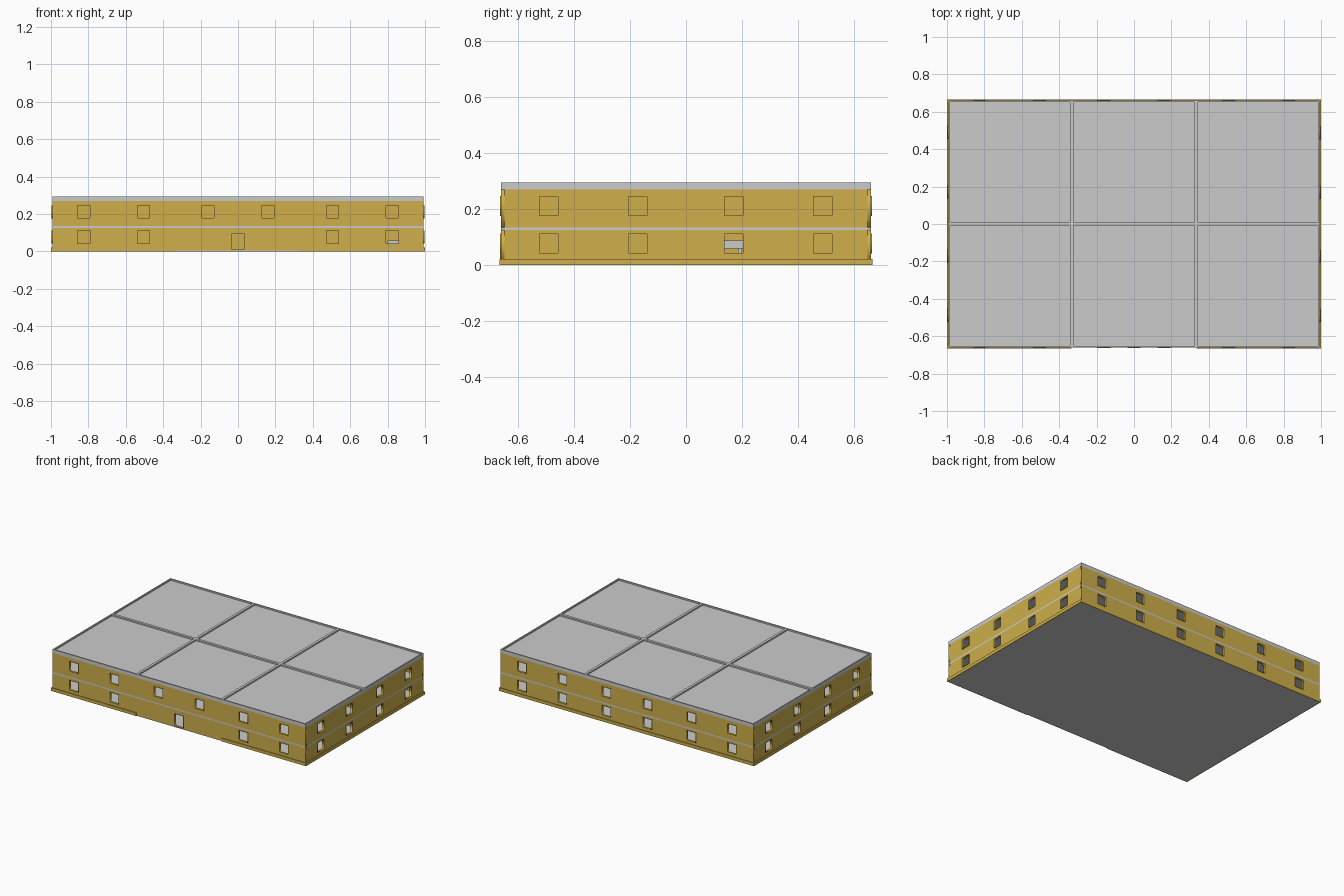
import bpy, bmesh
from math import radians
from mathutils import Matrix, Vector

if "Cube" in bpy.data.objects:
    bpy.data.objects.remove(bpy.data.objects["Cube"])

HX, HY, T = 0.993, 0.661, 0.012      # half sizes of the walls, wall thickness
yellow = bpy.data.materials.new("yellow_wall")
yellow.diffuse_color = (0.62, 0.43, 0.07, 1)
yellow.use_nodes = True
yellow.node_tree.nodes["Principled BSDF"].inputs["Base Color"].default_value = yellow.diffuse_color


def boxes(name, items, mat=None):
    """One object from boxes given as (x0, x1, y0, y1, z0, z1)."""
    bm = bmesh.new()
    for x0, x1, y0, y1, z0, z1 in items:
        m = (Matrix.Translation(((x0 + x1) / 2, (y0 + y1) / 2, (z0 + z1) / 2))
             @ Matrix.Diagonal((x1 - x0, y1 - y0, z1 - z0, 1)))
        bmesh.ops.create_cube(bm, size=1, matrix=m)
    me = bpy.data.meshes.new(name)
    bm.to_mesh(me)
    bm.free()
    ob = bpy.data.objects.new(name, me)
    bpy.context.collection.objects.link(ob)
    if mat:
        me.materials.append(mat)
    return ob


def panel(name, rects, dist, thick, turn, mat=yellow):
    """Upright slab from nested rectangles (u0, u1, z0, z1); inner ones are holes."""
    cu = bpy.data.curves.new(name, 'CURVE')
    cu.dimensions, cu.fill_mode, cu.extrude = '2D', 'BOTH', thick / 2
    for u0, u1, z0, z1 in rects:
        sp = cu.splines.new('POLY')
        sp.points.add(3)
        for p, (u, z) in zip(sp.points, ((u0, z0), (u1, z0), (u1, z1), (u0, z1))):
            p.co = (u, z, 0, 1)
        sp.use_cyclic_u = True
    if mat:
        cu.materials.append(mat)
    ob = bpy.data.objects.new(name, cu)
    bpy.context.collection.objects.link(ob)
    ob.rotation_euler = (radians(90), 0, radians(turn))
    ob.location = Matrix.Rotation(radians(turn), 3, 'Z') @ Vector((0, thick / 2 - dist, 0))
    bpy.ops.object.select_all(action='DESELECT')
    ob.select_set(True)
    bpy.context.view_layer.objects.active = ob
    bpy.ops.object.convert(target='MESH')


def windows(centres, z0):
    return [(c - 0.035, c + 0.035, z0, z0 + 0.071) for c in centres]


def grow(r, d):
    return (r[0] - d, r[1] + d, r[2] - d, r[3] + d)


# Outer walls with openings and thin frames
LONG = (-0.825, -0.505, -0.16, 0.16, 0.505, 0.825)
SHORT = (-0.49, -0.172, 0.17, 0.488)
door = (-0.035, 0.035, 0.008, 0.097)
LOW, UP = 0.042, 0.176
sides = (
    ("front", 0, HX, HY, windows(LONG[:2] + LONG[4:], LOW) + [door], windows(LONG, UP)),
    ("right", 90, HY - T, HX, windows(SHORT, LOW), windows(SHORT, UP)),
    ("back", 180, HX, HY, windows(LONG, LOW), windows(LONG, UP)),
    ("left", 270, HY - T, HX, windows(SHORT, LOW), windows(SHORT, UP)),
)
for side, turn, half, dist, low, up in sides:
    for level, z0, z1, holes in (("lower", 0.004, 0.125, low), ("upper", 0.135, 0.27, up)):
        panel(f"{side}_{level}_wall", [(-half, half, z0, z1)] + holes, dist, T, turn)
        for i, r in enumerate(holes):
            panel(f"{side}_{level}_frame_{i + 1}", [r, grow(r, -0.002)],
                  dist + 0.003, T + 0.003, turn)

# Inner partitions along the module joints, with doorways
for level, z0, z1 in (("lower", 0.004, 0.125), ("upper", 0.135, 0.27)):
    def doorway(c):
        return (c - 0.035, c + 0.035, z0 + 0.003, z0 + 0.093)
    panel(f"{level}_long_partition", [(-HX + T, HX - T, z0, z1)]
          + [doorway(c) for c in (-0.66, 0, 0.66)], T / 2, T, 0)
    for i, x in enumerate((-0.333, 0.333)):
        for j, (a, b) in enumerate(((-HY + T, -T / 2), (T / 2, HY - T))):
            panel(f"{level}_cross_partition_{i}{j}",
                  [(a, b, z0, z1), doorway((a + b) / 2)], x + T / 2, T, 90)

# Ground floor, middle floor and roof slab
boxes("ground_floor", [(-HX, HX, -HY, HY, 0, 0.004)])
boxes("middle_floor", [(-HX, HX, -HY, HY, 0.125, 0.135)])
boxes("roof_slab", [(-HX, HX, -HY, HY, 0.27, 0.285)])

# Raised roof rims round the edge and between modules
R, Z = 0.009, (0.285, 0.295)
boxes("roof_edge_rim",
      [(-HX, HX, s - R / 2, s + R / 2, *Z) for s in (-HY + R / 2, HY - R / 2)]
      + [(s - R / 2, s + R / 2, -HY + R, HY - R, *Z) for s in (-HX + R / 2, HX - R / 2)])
boxes("roof_joint_rims",
      [(x - R, x + R, -HY + R, HY - R, *Z) for x in (-0.333, 0.333)]
      + [(a, b, -R, R, *Z) for a, b in ((-HX + R, -0.333 - R), (-0.333 + R, 0.333 - R),
                                        (0.333 + R, HX - R))])

# Plinth round the foot, left open at the entrance module
P = 0.022
boxes("plinth",
      [(-1, -0.333, -0.666, -HY, 0, P), (0.333, 1, -0.666, -HY, 0, P),
       (-1, 1, HY, 0.666, 0, P), (-1, -HX, -HY, HY, 0, P), (HX, 1, -HY, HY, 0, P)], yellow)

# Low furniture glimpsed through the windows
boxes("bench", [(0.80, 0.86, -0.45, -0.35, 0.004, 0.06)])
boxes("table", [(0.55, 0.7, 0.11, 0.22, 0.06, 0.088), (0.6, 0.64, 0.185, 0.2, 0.004, 0.06)])
